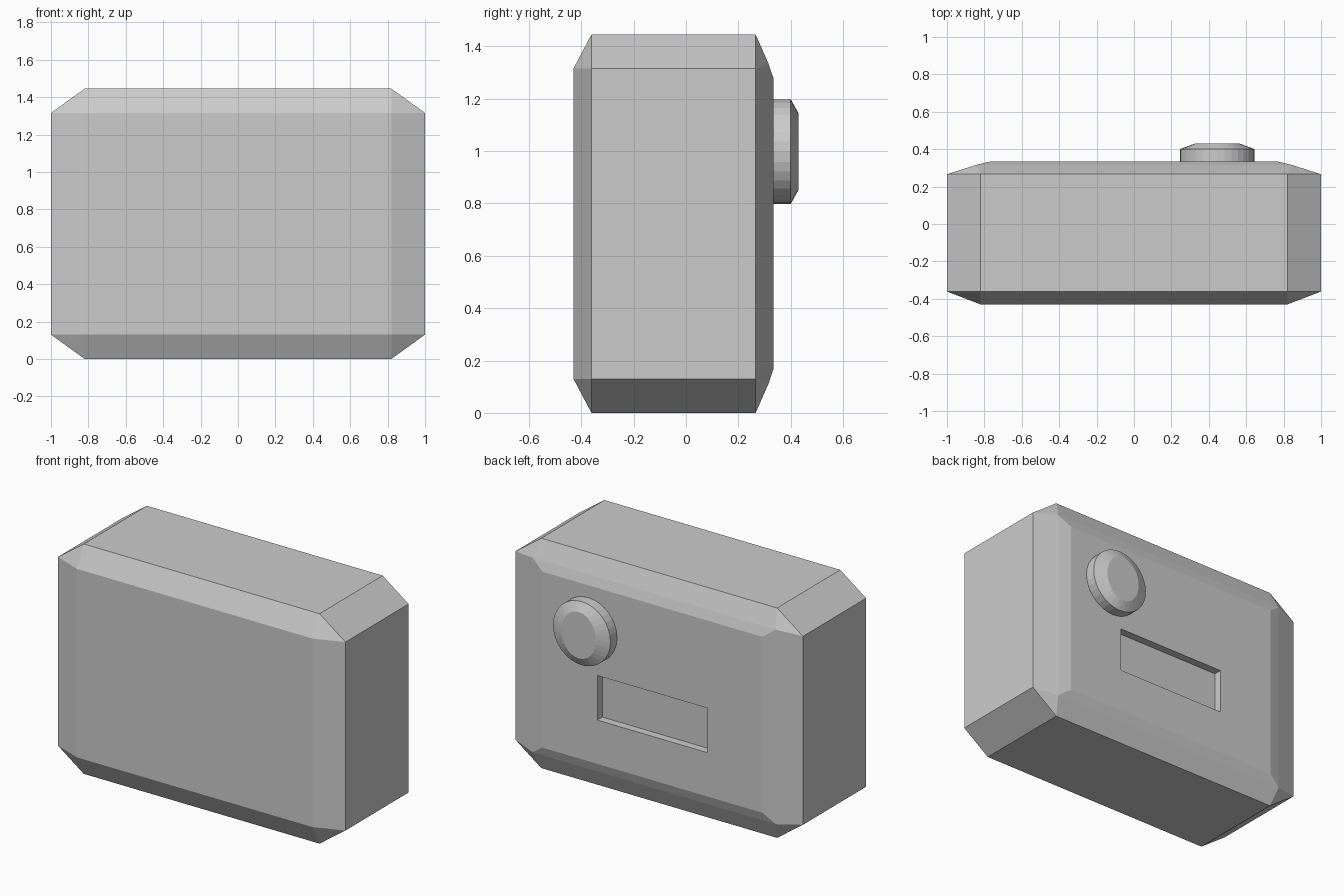
import bpy, bmesh, math
from mathutils import Matrix, Vector

if "Cube" in bpy.data.objects:
    bpy.data.objects.remove(bpy.data.objects["Cube"])

# Parts are modelled in a unit box, then squashed to the final proportions
HALF = Vector((1.0, 0.3825, 0.7225))
CENTRE = Vector((0, -0.0475, 0.7225))
FIT = Matrix.Translation(CENTRE) @ Matrix.Diagonal((*HALF, 1))


def make_object(name, bm, matrix=None):
    if matrix:
        bmesh.ops.transform(bm, matrix=matrix, verts=bm.verts)
    bmesh.ops.recalc_face_normals(bm, faces=bm.faces)
    mesh = bpy.data.meshes.new(name)
    bm.to_mesh(mesh)
    bm.free()
    ob = bpy.data.objects.new(name, mesh)
    bpy.context.collection.objects.link(ob)
    return ob


def chamfer(bm, edges, width):
    bmesh.ops.bevel(bm, geom=edges, offset=width, offset_type='OFFSET',
                    segments=1, profile=0.5, affect='EDGES')


# Body: chamfered box, with the rim of the back face chamfered again
bm = bmesh.new()
bmesh.ops.create_cube(bm, size=2)
chamfer(bm, bm.edges[:], 0.18)
bm.normal_update()
back = max(bm.faces, key=lambda f: f.calc_center_median().y)
chamfer(bm, list(back.edges), 0.055)
body = make_object("body", bm, FIT)

# Slot: shallow rectangular recess in the back
bm = bmesh.new()
bmesh.ops.create_cube(bm, size=1)
cutter = make_object("slot_cutter", bm, Matrix.Translation((0, 0.335, 0.585))
                     @ Matrix.Diagonal((0.765, 0.1, 0.28, 1)))
cutter.hide_render = True
cutter.hide_viewport = False
mod = body.modifiers.new("slot", 'BOOLEAN')
mod.operation = 'DIFFERENCE'
mod.solver = 'EXACT'
mod.object = cutter
bpy.context.view_layer.objects.active = body
bpy.ops.object.modifier_apply(modifier=mod.name)
bpy.data.objects.remove(cutter)

# Knob: round button on the back with a chamfered outer rim
bm = bmesh.new()
rings = []
for y, rx, rz in ((0.33, 0.2, 0.2), (0.4, 0.2, 0.2), (0.43, 0.12, 0.146)):
    angles = [2 * math.pi * i / 32 for i in range(32)]
    rings.append([bm.verts.new((0.445 + rx * math.cos(a), y, 0.998 + rz * math.sin(a)))
                  for a in angles])
for a, b in zip(rings, rings[1:]):
    for i in range(32):
        j = (i + 1) % 32
        bm.faces.new((a[i], a[j], b[j], b[i]))
bm.faces.new(rings[0])
bm.faces.new(rings[-1])
make_object("knob", bm)
